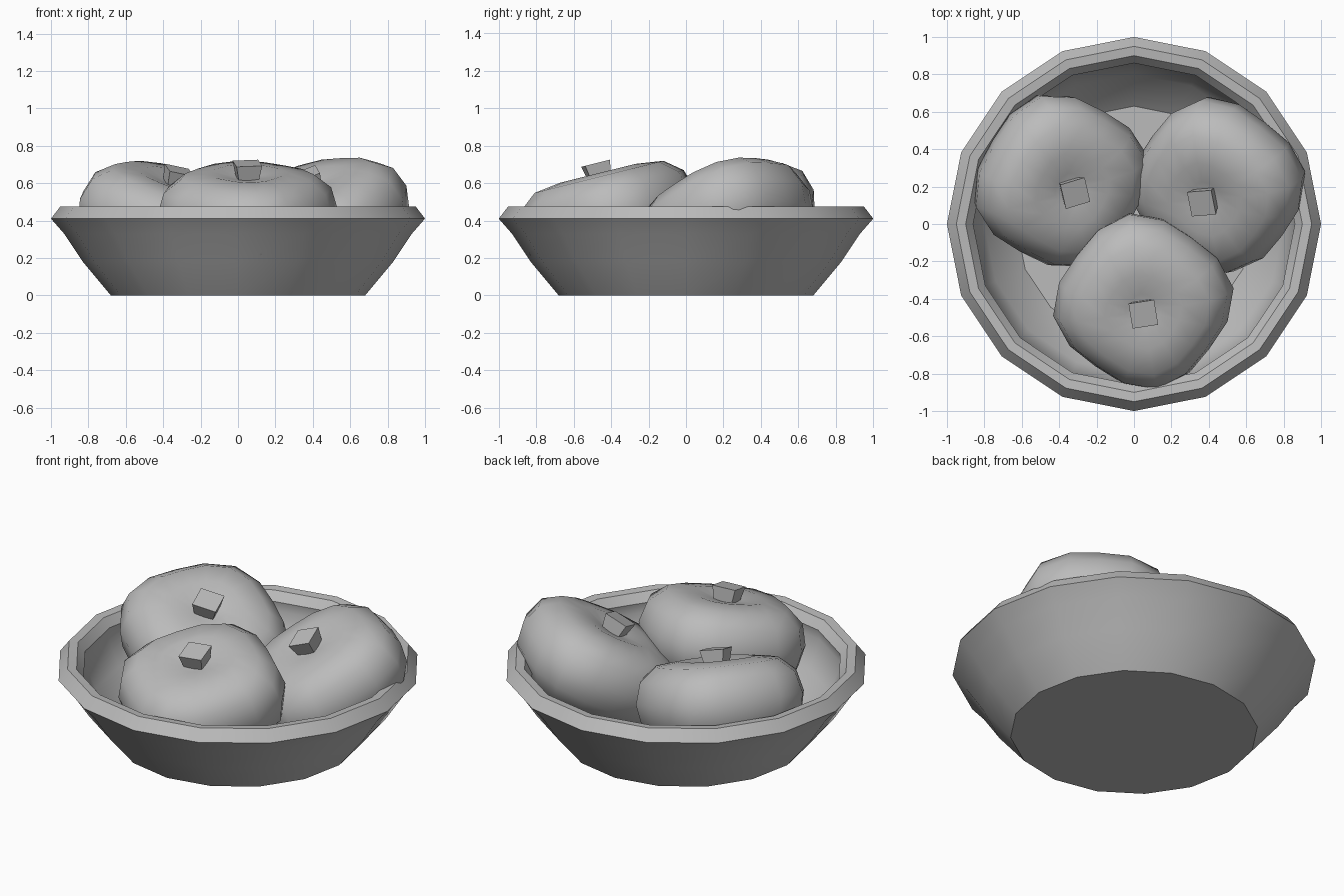
import bpy, bmesh
from math import radians, cos, sin, pi
from mathutils import Vector, Matrix

cube = bpy.data.objects.get("Cube")
if cube:
    bpy.data.objects.remove(cube, do_unlink=True)

clay = bpy.data.materials.new("plain grey")
clay.use_nodes = True
GREY = (0.5, 0.5, 0.5, 1)
clay.diffuse_color = GREY
clay.node_tree.nodes["Principled BSDF"].inputs["Base Color"].default_value = GREY


def finish(name, bm, angle):
    """Turn a bmesh into a smooth shaded object."""
    bmesh.ops.recalc_face_normals(bm, faces=bm.faces)
    mesh = bpy.data.meshes.new(name)
    bm.to_mesh(mesh)
    bm.free()
    mesh.materials.append(clay)
    obj = bpy.data.objects.new(name, mesh)
    bpy.context.collection.objects.link(obj)
    bpy.ops.object.select_all(action='DESELECT')
    obj.select_set(True)
    bpy.context.view_layer.objects.active = obj
    bpy.ops.object.shade_smooth_by_angle(angle=radians(angle))
    return obj


def lathe(profile, sides, lobe=0.0):
    """Rings of a profile joined from bottom to top; lobe makes it four-cornered."""
    bm = bmesh.new()
    rings = []
    for r, z in profile:
        if r == 0:
            rings.append([bm.verts.new((0, 0, z))] * sides)
            continue
        ring = []
        for i in range(sides):
            a = 2 * pi * i / sides
            k = r * (1 + lobe * cos(4 * a))
            ring.append(bm.verts.new((k * cos(a), k * sin(a), z)))
        rings.append(ring)
    for low, high in zip(rings, rings[1:]):
        for i in range(sides):
            j = (i + 1) % sides
            corners = dict.fromkeys((low[i], low[j], high[j], high[i]))
            bm.faces.new(list(corners))
    return bm


# Bowl: outer wall, rolled rim and hollow inside in one closed profile
bowl_profile = [(0, 0), (0.68, 0), (0.83, 0.18), (0.93, 0.33), (1, 0.41),
                (0.95, 0.475), (0.90, 0.47), (0.86, 0.42), (0.87, 0.36),
                (0.80, 0.2), (0.63, 0.05), (0, 0.05)]
finish("bowl", lathe(bowl_profile, 16), 40)

# Fruits: squat, four-cornered, with a dimple under a flared square stem
fruit_profile = [(0, -0.22), (0.18, -0.25), (0.34, -0.2), (0.44, -0.09),
                 (0.463, 0.03), (0.43, 0.15), (0.34, 0.225), (0.2, 0.245),
                 (0.09, 0.225), (0, 0.21)]


def fruit(name, centre, lean, tilt, turn):
    """lean is the compass direction the top tips toward."""
    axis = Vector((-sin(radians(lean)), cos(radians(lean)), 0))
    place = (Matrix.Translation(centre) @ Matrix.Rotation(radians(tilt), 4, axis)
             @ Matrix.Rotation(radians(turn), 4, 'Z'))
    finish(name, lathe(fruit_profile, 16, 0.055), 60).matrix_world = place

    bm = bmesh.new()
    bmesh.ops.create_cone(bm, cap_ends=True, segments=4, radius1=0.075,
                          radius2=0.098, depth=0.09,
                          matrix=Matrix.Translation((0, 0, 0.255))
                          @ Matrix.Rotation(pi / 4, 4, 'Z'))
    finish(name + "_stem", bm, 30).matrix_world = place


fruit("front_fruit", (0.05, -0.41, 0.415), -90, 14, 9)
fruit("right_side_fruit", (-0.395, 0.235, 0.39), -41, 21, 15)
fruit("left_side_fruit", (0.455, 0.215, 0.385), -132, 28, 8)
